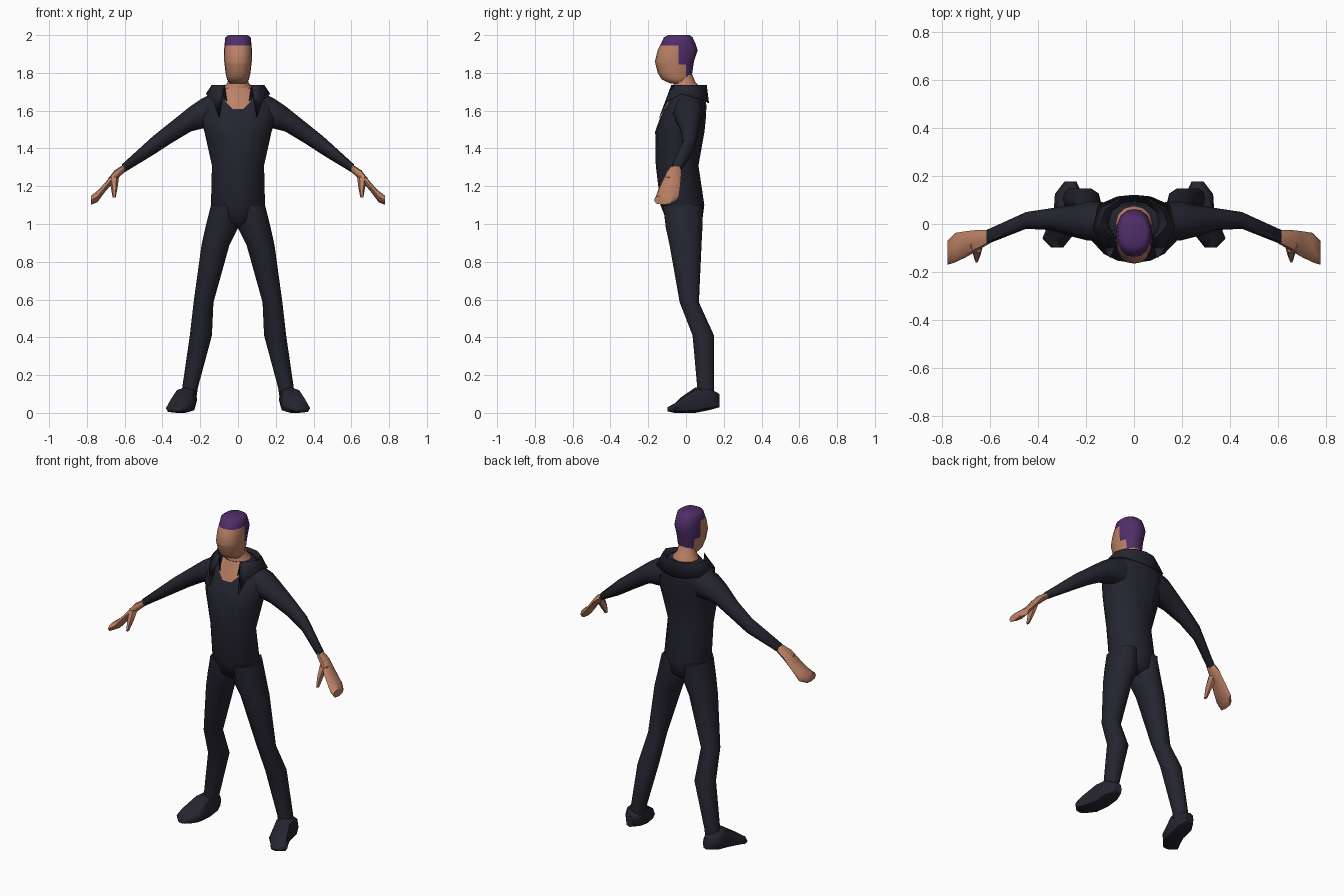
import bpy
import bmesh
from math import cos, sin, pi, radians
from mathutils import Vector

if "Cube" in bpy.data.objects:
    bpy.data.objects.remove(bpy.data.objects["Cube"], do_unlink=True)


def material(name, colour):
    mat = bpy.data.materials.new(name)
    mat.use_nodes = True
    mat.diffuse_color = (*colour, 1)
    mat.node_tree.nodes["Principled BSDF"].inputs["Base Color"].default_value = (*colour, 1)
    return mat


SUIT = material("dark suit", (.018, .018, .029))
SKIN = material("skin", (.5, .22, .13))
HAIR = material("purple hair", (.08, .027, .14))
parts = []


def finish(bm, name, mats, mirror=False, thickness=0):
    """Turn a bmesh into a smooth shaded object, optionally mirrored across x."""
    bmesh.ops.recalc_face_normals(bm, faces=bm.faces[:])
    mesh = bpy.data.meshes.new(name)
    bm.to_mesh(mesh)
    bm.free()
    for mat in mats:
        mesh.materials.append(mat)
    obj = bpy.data.objects.new(name, mesh)
    bpy.context.scene.collection.objects.link(obj)
    if mirror:
        obj.modifiers.new("mirror", "MIRROR").use_axis[0] = True
    if thickness:
        obj.modifiers.new("thickness", "SOLIDIFY").thickness = thickness
    parts.append(obj)
    return obj


def loft(axis, rings, sides=8, power=2):
    """Skin rounded rings; each is (position on axis, low, high, low, high)."""
    bm = bmesh.new()
    loops = []
    for pos, a_low, a_high, b_low, b_high in rings:
        loop = []
        for i in range(sides):
            c, s = cos(2 * pi * i / sides), sin(2 * pi * i / sides)
            size = (abs(c) ** power + abs(s) ** power) ** (-1 / power)
            point = [(a_low + a_high) / 2 + c * size * (a_high - a_low) / 2,
                     (b_low + b_high) / 2 + s * size * (b_high - b_low) / 2]
            point.insert("xyz".index(axis), pos)
            loop.append(bm.verts.new(point))
        loops.append(loop)
    for lower, upper in zip(loops, loops[1:]):
        for i in range(sides):
            j = (i + 1) % sides
            bm.faces.new((lower[i], lower[j], upper[j], upper[i]))
    bm.faces.new(loops[0])
    bm.faces.new(loops[-1])
    return bm


def paint(bm, planes, rule):
    """Cut along the planes, then give the second colour to faces meeting the rule."""
    for point, normal in planes:
        bmesh.ops.bisect_plane(bm, geom=bm.verts[:] + bm.edges[:] + bm.faces[:],
                               plane_co=Vector(point), plane_no=Vector(normal).normalized())
    for face in bm.faces:
        face.material_index = int(rule(face.calc_center_median()))


def centred(rings):
    """Expand (z, half width, front, back) to a ring symmetric in x."""
    return [(z, -half, half, front, back) for z, half, front, back in rings]


# Torso with an open neckline
torso = loft("z", centred([
    (.975, .02, -.04, .04),
    (1.01, .1, -.1, .085),
    (1.1, .143, -.135, .097),
    (1.31, .138, -.16, .066),
    (1.49, .178, -.163, .098),
    (1.56, .2, -.138, .105),
    (1.62, .2, -.11, .108),
    (1.67, .15, -.088, .105),
    (1.72, .095, -.07, .085),
]), sides=16)
OPEN, WIDE, TIP = 1.61, .068, .03
cuts = [((0, 0, OPEN), (0, 0, 1))]
for side in (-1, 1):
    cuts.append(((side * WIDE, 0, 0), (1, 0, 0)))
    cuts.append(((side * TIP, 0, OPEN), (side, 0, -1)))
paint(torso, cuts, lambda c: c.y < 0 and c.z > OPEN
      and abs(c.x) < min(WIDE, TIP + c.z - OPEN))
finish(torso, "torso", [SUIT, SKIN])

# Neck
finish(loft("z", centred([
    (1.68, .09, -.075, .08),
    (1.725, .075, -.068, .075),
    (1.75, .055, -.065, .05),
    (1.8, .05, -.06, .03),
]), sides=12), "neck", [SKIN])

# Head with the hairline cut into it
head = loft("z", centred([
    (1.745, .045, -.085, 0),
    (1.765, .058, -.128, .025),
    (1.8, .066, -.15, .033),
    (1.86, .073, -.165, .042),
    (1.92, .074, -.15, .062),
    (1.955, .071, -.132, .05),
    (1.988, .067, -.117, .035),
    (2, .05, -.095, .02),
]), sides=16, power=2.4)
BROW, EAR, NAPE, TEMPLE = 1.945, 1.845, 1.78, -.04
paint(head, [((0, 0, z), (0, 0, 1)) for z in (BROW, EAR, NAPE)]
      + [((0, y, 0), (0, 1, 0)) for y in (TEMPLE, 0)],
      lambda c: c.z > BROW or (c.y > TEMPLE and c.z > EAR) or (c.y > 0 and c.z > NAPE))
finish(head, "head", [SKIN, HAIR])

# Folded collar: inner edge, ridge and outer edge from front tip to centre back
columns = [
    ((.058, -.09, 1.65), (.07, -.078, 1.735), (.1, -.142, 1.565)),
    ((.07, -.05, 1.69), (.11, -.04, 1.735), (.13, -.1, 1.65)),
    ((.09, 0, 1.7), (.14, 0, 1.735), (.17, -.02, 1.69)),
    ((.085, .05, 1.7), (.12, .06, 1.735), (.15, .08, 1.66)),
    ((.05, .08, 1.7), (.06, .1, 1.735), (.07, .115, 1.645)),
    ((0, .085, 1.7), (0, .11, 1.735), (0, .122, 1.64)),
]
collar = bmesh.new()
grid = [[collar.verts.new(p) for p in column] for column in columns]
for near, far in zip(grid, grid[1:]):
    for k in range(len(near) - 1):
        collar.faces.new((near[k], far[k], far[k + 1], near[k + 1]))
finish(collar, "collar", [SUIT], mirror=True, thickness=.004)

# Sleeves
finish(loft("x", [
    (.12, -.06, .09, 1.5, 1.7),
    (.19, -.07, .095, 1.505, 1.665),
    (.25, -.055, .08, 1.49, 1.625),
    (.35, -.025, .065, 1.43, 1.545),
    (.45, -.02, .05, 1.365, 1.465),
    (.615, -.085, -.025, 1.265, 1.315),
]), "sleeves", [SUIT], mirror=True)

# Hands and thumbs
finish(loft("x", [
    (.6, -.08, -.025, 1.275, 1.318),
    (.655, -.112, -.025, 1.225, 1.283),
    (.7, -.138, -.03, 1.175, 1.222),
    (.745, -.16, -.037, 1.115, 1.175),
    (.778, -.17, -.07, 1.102, 1.15),
], power=2.5), "hands", [SKIN], mirror=True)
finish(loft("z", [
    (1.25, .63, .685, -.12, -.06),
    (1.19, .638, .672, -.148, -.1),
    (1.14, .648, .664, -.162, -.138),
], sides=6), "thumbs", [SKIN], mirror=True)

# Trouser legs
finish(loft("z", [
    (1.1, .01, .143, -.125, .092),
    (.98, 0, .173, -.11, .09),
    (.89, .045, .193, -.09, .085),
    (.585, .13, .235, -.035, .07),
    (.41, .138, .255, .033, .15),
    (.135, .212, .295, .058, .15),
    (.05, .225, .3, .06, .15),
], sides=10, power=2.3), "trouser_legs", [SUIT], mirror=True)

# Shoes, turned outward
finish(loft("y", [
    (.177, .24, .29, .03, .1),
    (.125, .216, .33, .015, .13),
    (.05, .22, .335, 0, .135),
    (-.03, .235, .37, 0, .08),
    (-.06, .265, .382, 0, .05),
    (-.098, .295, .345, .008, .03),
], power=3), "shoes", [SUIT], mirror=True)

# Smooth shading with sharp folds kept
bpy.ops.object.select_all(action="DESELECT")
for obj in parts:
    obj.select_set(True)
bpy.context.view_layer.objects.active = parts[0]
bpy.ops.object.shade_smooth_by_angle(angle=radians(55))
